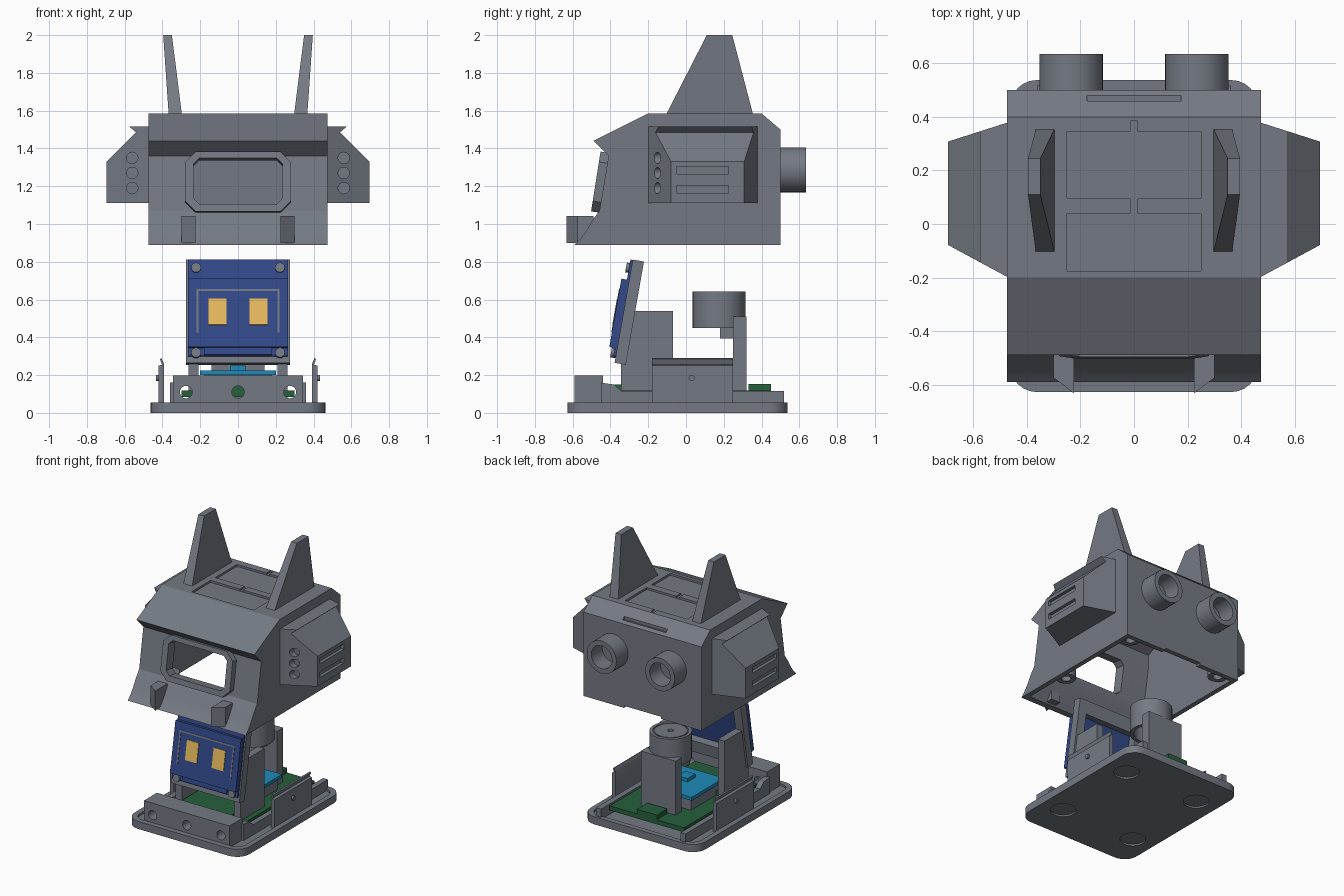
import bpy, bmesh, math
from mathutils import Matrix

if "Cube" in bpy.data.objects:
    bpy.data.objects.remove(bpy.data.objects["Cube"])


def colour(name, rgb):
    m = bpy.data.materials.new(name)
    m.diffuse_color = (*rgb, 1)
    m.use_nodes = True
    m.node_tree.nodes["Principled BSDF"].inputs["Base Color"].default_value = m.diffuse_color
    return m


GREY = colour("slate grey", (0.175, 0.195, 0.23))
BLUE = colour("navy blue", (0.032, 0.065, 0.25))
YELLOW = colour("amber", (0.80, 0.50, 0.11))
GREEN = colour("board green", (0.02, 0.115, 0.045))
CYAN = colour("cyan", (0.013, 0.26, 0.48))


def loft(name, ring_a, ring_b, mat=GREY):
    """Solid between two matching rings of 3D points."""
    bm = bmesh.new()
    a = [bm.verts.new(p) for p in ring_a]
    b = [bm.verts.new(p) for p in ring_b]
    n = len(a)
    bm.faces.new(a)
    bm.faces.new(b[::-1])
    for i in range(n):
        bm.faces.new((a[i], b[i], b[(i + 1) % n], a[(i + 1) % n]))
    bmesh.ops.recalc_face_normals(bm, faces=bm.faces[:])
    me = bpy.data.meshes.new(name)
    bm.to_mesh(me)
    bm.free()
    me.materials.append(mat)
    ob = bpy.data.objects.new(name, me)
    bpy.context.collection.objects.link(ob)
    return ob


def prism(name, pts, axis, lo, hi, mat=GREY):
    """Extrude a 2D outline along an axis."""
    put = {"x": lambda p, t: (t, p[0], p[1]),
           "y": lambda p, t: (p[0], t, p[1]),
           "z": lambda p, t: (p[0], p[1], t)}[axis]
    return loft(name, [put(p, lo) for p in pts], [put(p, hi) for p in pts], mat)


def box(name, x0, x1, y0, y1, z0, z1, mat=GREY):
    return prism(name, [(x0, y0), (x1, y0), (x1, y1), (x0, y1)], "z", z0, z1, mat)


def cyl(name, axis, u, v, r, lo, hi, mat=GREY, n=36):
    pts = [(u + r * math.cos(2 * math.pi * i / n), v + r * math.sin(2 * math.pi * i / n))
           for i in range(n)]
    return prism(name, pts, axis, lo, hi, mat)


def rounded(x, y0, y1, r, n=6):
    pts = []
    for k, (cx, cy) in enumerate([(x - r, y1 - r), (r - x, y1 - r), (r - x, y0 + r), (x - r, y0 + r)]):
        for i in range(n + 1):
            a = math.pi / 2 * (k + i / n)
            pts.append((cx + r * math.cos(a), cy + r * math.sin(a)))
    return pts


def octagon(x, z0, z1, c):
    return [(-x + c, z0), (x - c, z0), (x, z0 + c), (x, z1 - c),
            (x - c, z1), (c - x, z1), (-x, z1 - c), (-x, z0 + c)]


def cut(ob, cutters):
    """Subtract the cutters, bake the result and drop them."""
    for c in cutters:
        m = ob.modifiers.new("cut", "BOOLEAN")
        m.operation, m.solver, m.object = "DIFFERENCE", "EXACT", c
    dg = bpy.context.evaluated_depsgraph_get()
    dg.update()
    me = bpy.data.meshes.new_from_object(ob.evaluated_get(dg))
    ob.modifiers.clear()
    ob.data = me
    for c in cutters:
        bpy.data.objects.remove(c)


def tilt(ob, y, z, deg):
    ob.data.transform(Matrix.Translation((0, y, z)) @ Matrix.Rotation(-math.radians(deg), 4, "X"))
    return ob


# Hollow helmet shell
outer = [(-.59, .89), (-.56, .92), (-.53, .96), (-.495, 1.02), (-.458, 1.07), (-.41, 1.36),
         (-.49, 1.44), (-.20, 1.585), (.40, 1.585), (.50, 1.50), (.50, .89)]
inner = [(-.545, .85), (-.545, .89), (-.495, .96), (-.46, 1.02), (-.423, 1.08), (-.375, 1.37),
         (-.375, 1.455), (-.19, 1.55), (.39, 1.55), (.465, 1.485), (.465, .85)]
shell = prism("helmet_shell", outer, "x", -.475, .475)
WY, WZ, WT = -.458, 1.06, 9
cut(shell, [
    prism("cavity", inner, "x", -.44, .44),
    tilt(prism("window", octagon(.235, .04, .285, .03), "y", -.2, .2), WY, WZ, WT),
    box("roof_recess_a", -.25, .25, .095, .345, 1.57, 1.7),
    box("roof_recess_b", -.25, .25, -.175, .04, 1.57, 1.7),
    box("latch_notch_a", -.013, .013, .34, .385, 1.575, 1.7),
    box("latch_notch_b", -.013, .013, .035, .10, 1.575, 1.7),
    box("rear_slot", -.175, .175, .46, .48, 1.512, 1.7),
    box("rear_notch", -.15, .15, .45, .6, .8, .905)])

# Window bezel
bezel = tilt(prism("window_bezel", octagon(.28, 0, .32, .055), "y", -.045, .01), WY, WZ, WT)
cut(bezel, [tilt(prism("window", octagon(.235, .04, .285, .03), "y", -.2, .2), WY, WZ, WT)])

# Paired helmet parts
for s, side in ((1, "right"), (-1, "left")):
    # Ear: slanted tapering blade
    loft(side + "_ear",
         [(s * x, y, 1.58) for x, y in ((.297, -.105), (.367, -.105), (.367, .355), (.297, .355))],
         [(s * x, y, 2.0) for x, y in ((.35, .11), (.396, .11), (.396, .245), (.35, .245))])

    # Side pod narrowing outward, with round holes and slots
    prof = [(.47, 1.11), (.695, 1.11), (.695, 1.33), (.54, 1.485), (.575, 1.515), (.47, 1.515)]
    pod = loft(side + "_pod",
               [(s * x, -.20 + (x - .47) * .54, z) for x, z in prof],
               [(s * x, .38 - (x - .47) * .32, z) for x, z in prof])
    cutters = [cyl("pod_hole", "y", s * .56, z, .03, -.3, -.115, n=24) for z in (1.19, 1.27, 1.35)]
    xs = sorted((s * .672, s * .75))
    cutters += [box("pod_slot", *xs, -.05, .225, z, z + .04) for z in (1.165, 1.265)]
    cut(pod, cutters)

    # Rear exhaust tube
    tube = cyl(side + "_rear_tube", "y", s * .235, 1.287, .119, .49, .635)
    cut(tube, [cyl("bore", "y", s * .235, 1.287, .083, .51, .7)])

    # Chin block with slanted front
    prism(side + "_chin_block", [(s * .225, -.49), (s * .30, -.49), (s * .30, -.575), (s * .225, -.632)],
          "z", .9, 1.042)

    # Screw bosses inside the shell
    for y, end in ((.41, "rear"), (-.25, "front")):
        boss = cyl(f"{side}_{end}_boss", "z", s * .375, y, .066, .92, 1.0, n=24)
        cut(boss, [cyl("bore", "z", s * .375, y, .032, .9, .98, n=24)])

    # Snap wall with locating bump
    prism(side + "_snap_wall", [(s * x, z) for x, z in
          ((.392, .03), (.42, .03), (.42, .25), (.402, .255), (.414, .285), (.405, .29), (.392, .26))],
          "y", -.18, .25)
    bump = sorted((s * .41, s * .433))
    cyl(side + "_snap_bump", "x", .03, .185, .016, *bump, n=16)

    # Low rails and display side supports
    xs = sorted((s * .32, s * .36))
    prism(side + "_rail", [(-.45, .03), (-.45, .16), (-.38, .15), (-.34, .115), (.52, .115), (.52, .03)],
          "x", *xs)
    xs = sorted((s * .208, s * .262))
    box(side + "_display_support", *xs, -.345, -.07, .03, .54)

# Base plate with rim recess and round foot recesses
base = prism("base_plate", rounded(.463, -.628, .538, .10), "z", 0, .055)
cut(base, [prism("rim", rounded(.425, -.59, .50, .07), "z", .04, .2)]
    + [cyl("foot_recess", "z", x, y, .085, -.1, .012) for x in (-.3, .3) for y in (-.37, .28)])

# Front bar with three holes
bar = box("front_bar", -.345, .345, -.59, -.44, .03, .197)
cut(bar, [cyl("bar_hole", "y", x, .11, .033, -.7, -.3, n=24) for x in (-.275, 0, .275)])

# Electronics on the base
box("main_board", -.30, .30, -.39, .45, .085, .118, GREEN)
box("front_board", -.20, .20, -.39, -.09, .115, .15, GREEN)
box("rear_connector", -.08, .08, .33, .45, .115, .152, GREEN)
box("module_riser", -.18, .18, -.12, .20, .11, .20)
box("cyan_module", -.20, .20, -.15, .22, .20, .225, CYAN)
box("module_chip", -.04, .04, -.05, .04, .225, .25, CYAN)

# Motor column and drum
box("motor_column", -.14, .14, .25, .32, .03, .51)
box("motor_clip", -.07, .07, .18, .26, .395, .46)
drum = cyl("motor_drum", "z", 0, .175, .14, .45, .642)
ring = cyl("ring_groove", "z", 0, .175, .118, .634, .7)
cut(ring, [cyl("ring_core", "z", 0, .175, .11, .6, .8)])
cut(drum, [ring, cyl("shaft_hole", "z", 0, .175, .02, .6, .7),
           cyl("drum_hollow", "z", 0, .175, .115, .4, .56)])

# Tilted display, in local coordinates
DY, DZ, DT = -.378, .265, 10


def dbox(name, x0, x1, y0, y1, z0, z1, mat=GREY):
    return tilt(box(name, x0, x1, y0, y1, z0, z1, mat), DY, DZ, DT)


frame = dbox("display_frame", -.275, .275, 0, .06, 0, .555)
cut(frame, [dbox("frame_window", -.21, .21, -.1, .2, .09, .46)])
dbox("display_board", -.265, .265, -.012, .004, .035, .553, BLUE)
dbox("display_glass", -.264, .264, -.042, -.01, .078, .445, BLUE)
dbox("lower_ribbon", -.18, .18, -.02, -.01, .04, .08, BLUE)
dbox("glass_line_top", -.22, .22, -.045, -.04, .378, .389)
for s, side in ((1, "right"), (-1, "left")):
    a, b = sorted((s * .21, s * .22))
    dbox(side + "_glass_line", a, b, -.045, -.04, .155, .389)
    a, b = sorted((s * .06, s * .155))
    dbox(side + "_eye", a, b, -.047, -.04, .197, .338, YELLOW)
    for z in (.051, .508):
        tilt(cyl(side + "_display_screw", "y", s * .222, z, .026, -.028, 0, n=20), DY, DZ, DT)

# Round surfaces smooth, hard edges kept
for ob in bpy.context.collection.objects:
    ob.select_set(True)
    bpy.context.view_layer.objects.active = ob
bpy.ops.object.shade_smooth_by_angle(angle=math.radians(25))
